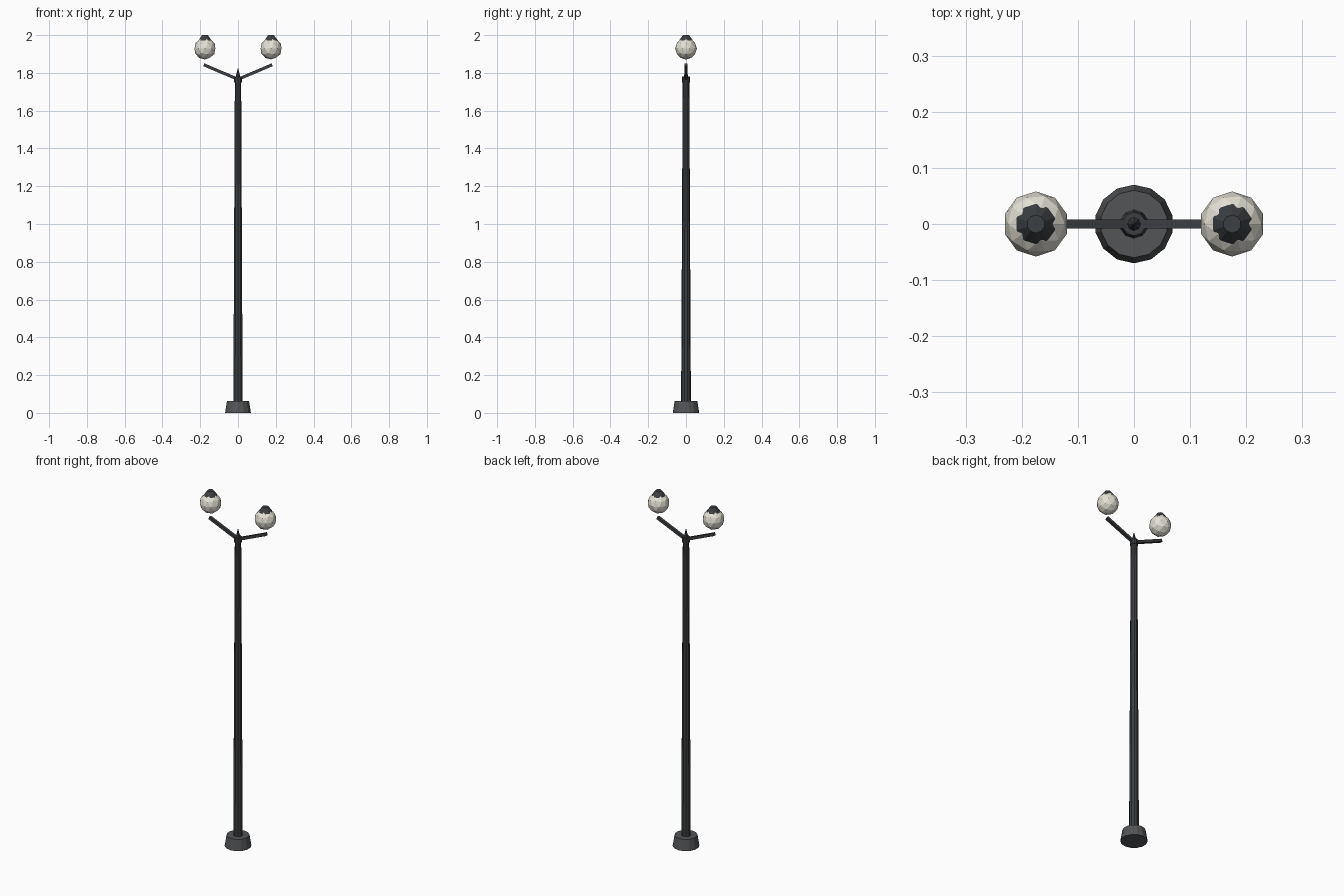
import bpy, math
from mathutils import Vector

if "Cube" in bpy.data.objects:
    bpy.data.objects.remove(bpy.data.objects["Cube"])


def material(name, rgb):
    m = bpy.data.materials.new(name)
    m.diffuse_color = (*rgb, 1)
    m.use_nodes = True
    m.node_tree.nodes["Principled BSDF"].inputs["Base Color"].default_value = m.diffuse_color
    return m


IRON = material("dark_iron", (0.045, 0.05, 0.055))
STONE = material("base_grey", (0.085, 0.09, 0.095))
GLASS = material("frosted_glass", (0.78, 0.75, 0.67))


def finish(name, mat):
    ob = bpy.context.object
    ob.name = name
    ob.data.materials.append(mat)
    return ob


def frustum(name, r1, r2, z1, z2, sides, mat, x=0):
    bpy.ops.mesh.primitive_cone_add(vertices=sides, radius1=r1, radius2=r2,
                                    depth=z2 - z1, location=(x, 0, (z1 + z2) / 2))
    return finish(name, mat)


# Base, tapering pole, collar and pointed finial
frustum("base", 0.07, 0.06, 0, 0.063, 14, STONE)
frustum("pole", 0.026, 0.0175, 0.05, 1.77, 10, IRON)
frustum("collar", 0.021, 0.021, 1.75, 1.78, 10, IRON)
frustum("finial", 0.013, 0, 1.775, 1.828, 8, IRON)

for side, label in ((-1, "left"), (1, "right")):
    # Sloping square arm
    a, b = Vector((0, 0, 1.766)), Vector((side * 0.181, 0, 1.843))
    bpy.ops.mesh.primitive_cube_add(size=1, location=(a + b) / 2)
    arm = finish(label + "_arm", IRON)
    arm.scale = (0.016, 0.016, (b - a).length)
    arm.rotation_euler = (0, math.atan2(b.x - a.x, b.z - a.z), 0)

    # Faceted globe, floating just above the arm, with its cap
    x = side * 0.175
    bpy.ops.mesh.primitive_ico_sphere_add(subdivisions=2, radius=0.058,
                                          location=(x, 0, 1.929))
    finish(label + "_globe", GLASS)
    frustum(label + "_cap", 0.036, 0.016, 1.972, 2.0, 10, IRON, x)
